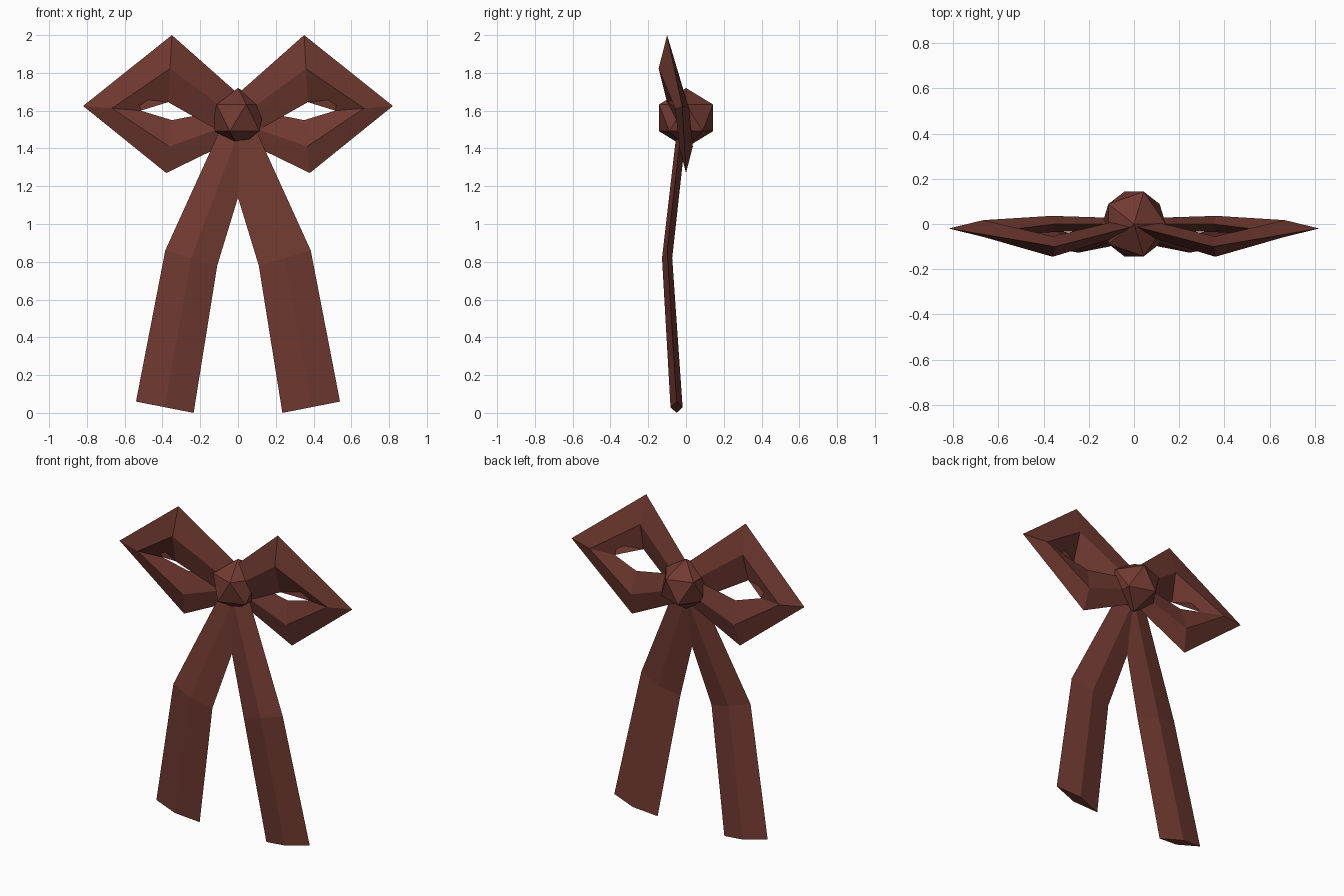
import bpy, bmesh

if "Cube" in bpy.data.objects:
    bpy.data.objects.remove(bpy.data.objects["Cube"])

brown = bpy.data.materials.new("reddish brown")
brown.diffuse_color = (0.165, 0.042, 0.031, 1)
brown.use_nodes = True
brown.node_tree.nodes["Principled BSDF"].inputs["Base Color"].default_value = brown.diffuse_color


def finish(name, bm):
    bmesh.ops.recalc_face_normals(bm, faces=bm.faces)
    mesh = bpy.data.meshes.new(name)
    bm.to_mesh(mesh)
    bm.free()
    mesh.materials.append(brown)
    obj = bpy.data.objects.new(name, mesh)
    bpy.context.collection.objects.link(obj)


def ribbon(name, sections, side):
    """Loft of diamond sections: outer x,z / inner x,z / centre y / half depth."""
    bm = bmesh.new()
    rings = []
    for ox, oz, ix, iz, y, d in sections:
        mx, mz = (ox + ix) / 2, (oz + iz) / 2
        pts = [(ox, y, oz), (mx, y - d, mz), (ix, y, iz), (mx, y + d, mz)]
        rings.append([bm.verts.new((side * px, py, pz)) for px, py, pz in pts])
    for a, b in zip(rings, rings[1:]):
        for i in range(4):
            j = (i + 1) % 4
            bm.faces.new((a[i], a[j], b[j], b[i]))
    bm.faces.new(rings[0])
    bm.faces.new(rings[-1])
    finish(name, bm)


# Loop runs from the knot up, out to the tip and back underneath
loop = [
    (0.00, 1.69, 0.06, 1.47, -0.01, 0.035),
    (0.35, 2.00, 0.37, 1.645, -0.10, 0.045),
    (0.82, 1.625, 0.515, 1.60, -0.02, 0.037),
    (0.38, 1.27, 0.35, 1.55, 0.00, 0.036),
    (0.00, 1.455, 0.04, 1.61, 0.00, 0.025),
]
# Tail hangs from the knot, bending forward at the middle
tail = [
    (0.085, 1.52, -0.11, 1.50, -0.022, 0.025),
    (0.385, 0.86, 0.11, 0.78, -0.10, 0.027),
    (0.54, 0.06, 0.235, 0.00, -0.05, 0.032),
]
for label, side in (("left", -1), ("right", 1)):
    ribbon(label + "_loop", loop, side)
    ribbon(label + "_tail", tail, side)

# Faceted knot
bm = bmesh.new()
bmesh.ops.create_icosphere(bm, subdivisions=1, radius=1)
for v in bm.verts:
    v.co = (v.co.x * 0.157, v.co.y * 0.168, v.co.z * 0.158 + 1.562)
finish("knot", bm)
